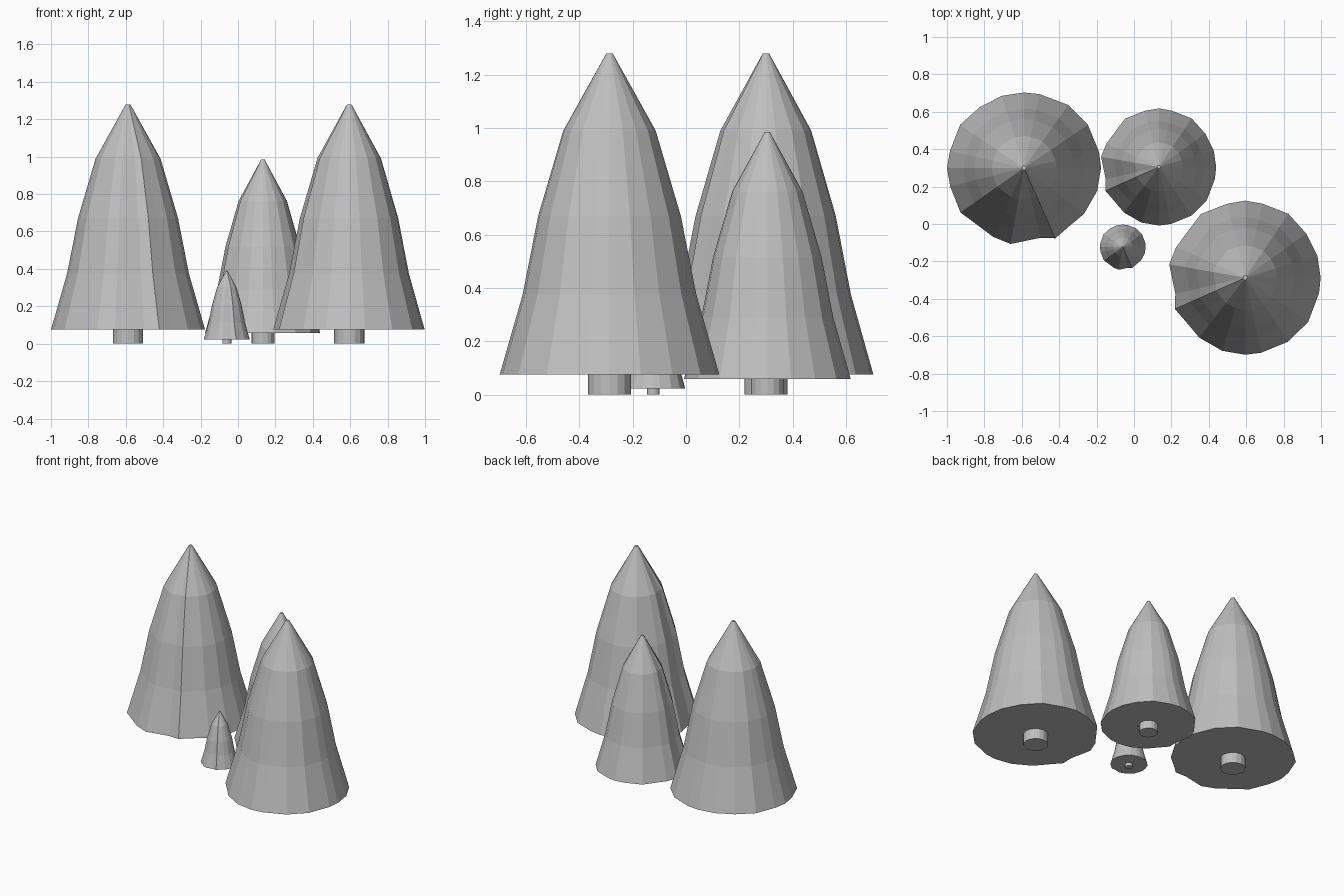
import bpy, bmesh, math

if "Cube" in bpy.data.objects:
    bpy.data.objects.remove(bpy.data.objects["Cube"])

grey = bpy.data.materials.new("soft grey")
grey.diffuse_color = (0.52, 0.52, 0.52, 1)
grey.use_nodes = True
grey.node_tree.nodes["Principled BSDF"].inputs["Base Color"].default_value = grey.diffuse_color

# irregular outline of the lowest branches: (angle in degrees, radius)
OUTLINE = [(0, .412), (12, .41), (34, .412), (55, .411), (78, .403), (90, .403), (107, .403),
           (126, .402), (146, .412), (167, .406), (180, .412), (194, .407), (215, .415),
           (246, .404), (260, .413), (283, .384), (294, .412), (307, .395), (322.5, .404),
           (342.5, .41)]
# crown profile: (height, mean radius)
PROFILE = [(.075, .411), (.375, .325), (.67, .267), (.99, .173), (1.28, .012)]


def make_object(name, bm, location):
    bmesh.ops.recalc_face_normals(bm, faces=bm.faces)
    mesh = bpy.data.meshes.new(name)
    bm.to_mesh(mesh)
    bm.free()
    mesh.materials.append(grey)
    obj = bpy.data.objects.new(name, mesh)
    obj.location = location
    bpy.context.collection.objects.link(obj)


def loft(name, rings, location):
    """Skin closed rings of points and cap both ends."""
    bm = bmesh.new()
    loops = [[bm.verts.new(p) for p in ring] for ring in rings]
    n = len(loops[0])
    for low, high in zip(loops, loops[1:]):
        for i in range(n):
            j = (i + 1) % n
            bm.faces.new((low[i], low[j], high[j], high[i]))
    bm.faces.new(loops[0][::-1])
    bm.faces.new(loops[-1])
    make_object(name, bm, location)


def tree(name, x, y, width, height, turn):
    # faceted crown with an uneven outline
    rings = []
    for z, mean in PROFILE:
        ring = []
        for angle, r in OUTLINE:
            a = math.radians(angle + turn)
            rr = mean * r / .411 * width
            ring.append((rr * math.cos(a), rr * math.sin(a), z * height))
        rings.append(ring)
    loft(name + "_crown", rings, (x, y, 0))
    # short trunk
    trunk = [[(.081 * width * math.cos(k * math.tau / 16), .081 * width * math.sin(k * math.tau / 16), z * height)
              for k in range(16)] for z in (0, .08)]
    loft(name + "_trunk", trunk, (x, y, 0))


tree("left_tree", -.588, .30, 1, 1, 0)
tree("right_tree", .595, -.287, 1, 1, -90)
tree("middle_tree", .133, .305, .76, .77, -90)
tree("small_tree", -.06, -.123, .298, .305, 0)
